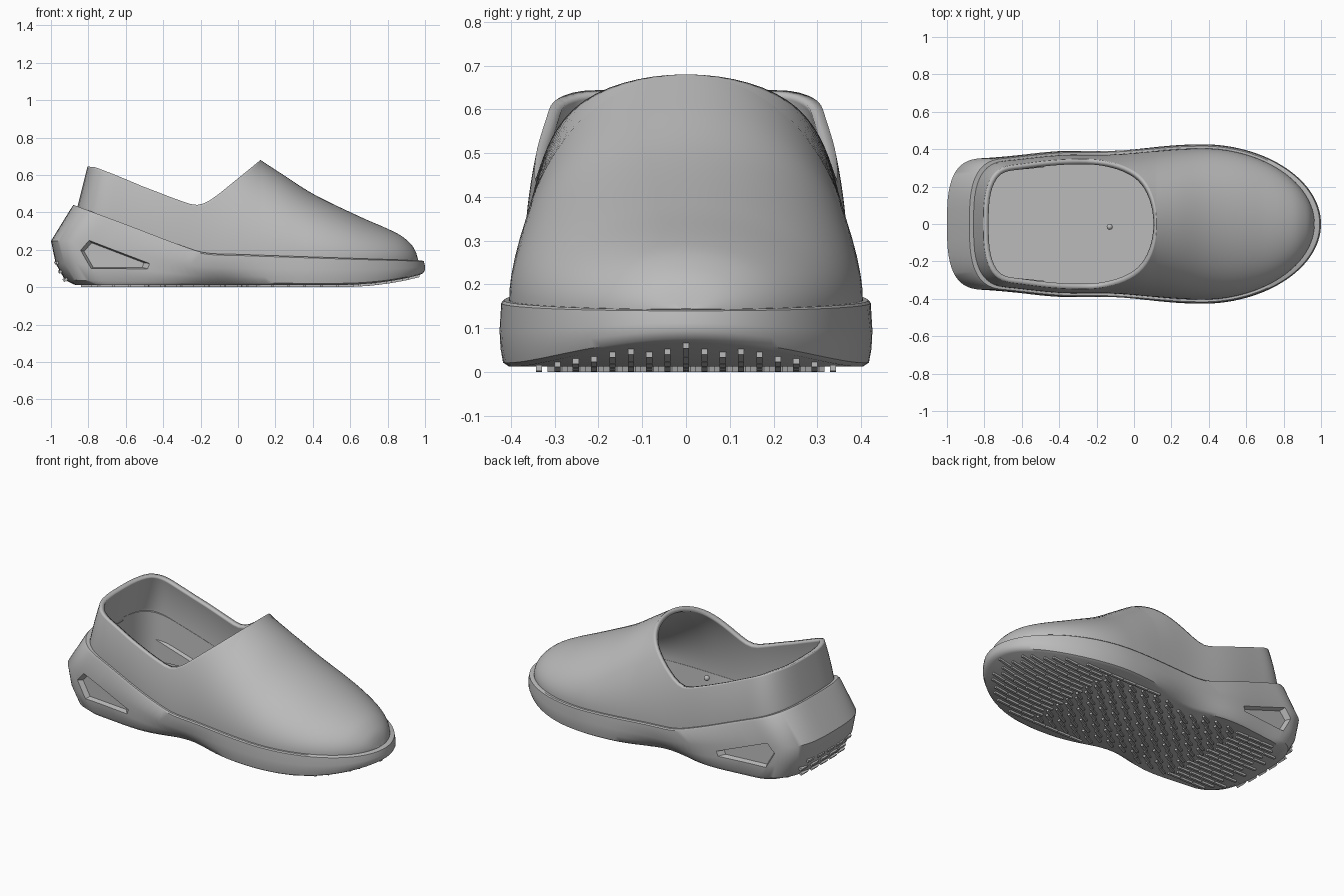
import bpy, bmesh, math
from mathutils import Matrix, Vector

cube = bpy.data.objects.get("Cube")
if cube:
    bpy.data.objects.remove(cube)

grey = bpy.data.materials.new("moulded_grey")
grey.use_nodes = True
grey.diffuse_color = (0.5, 0.5, 0.5, 1)
grey.node_tree.nodes["Principled BSDF"].inputs["Base Color"].default_value = (0.5, 0.5, 0.5, 1)


def curve(pts, x):
    """Smooth interpolation through (x, value) points, clamped at the ends."""
    if x <= pts[0][0]:
        return pts[0][1]
    if x >= pts[-1][0]:
        return pts[-1][1]
    i = max(k for k in range(len(pts) - 1) if pts[k][0] <= x)

    def slope(k):
        a, b = pts[max(k - 1, 0)], pts[min(k + 1, len(pts) - 1)]
        return (b[1] - a[1]) / (b[0] - a[0])
    (xa, ya), (xb, yb) = pts[i], pts[i + 1]
    d = xb - xa
    t = (x - xa) / d
    return (ya * (1 + 2 * t) * (1 - t) ** 2 + slope(i) * d * t * (1 - t) ** 2
            + yb * t * t * (3 - 2 * t) - slope(i + 1) * d * t * t * (1 - t))


def width(x):
    return curve([(-1, .34), (-.7, .36), (-.4, .39), (-.1, .395), (.3, .425), (1, .425)], x)


def sole_top(x):
    return curve([(-.88, .44), (-.6, .336), (-.3, .222), (-.18, .185), (0, .176), (1, .142)], x)


def sole_bottom(x):
    return .012 + .062 * max(0, (x - .5) / .5) ** 2.3


def half_width(x, heel, toe, inset=0, pinch=0):
    """Plan outline: elliptical toe, squarer heel, pinched arch."""
    c = min(1, max(0, (x - .35) / (toe - .35)))
    h = min(1, max(0, (heel + .2 - x) / .2))
    w = width(x) - inset - pinch * math.exp(-((x + .1) / .2) ** 2)
    return w * math.sqrt(1 - c * c) * (1 - h ** 3) ** (1 / 3)


def finish(name, bm, smooth=True):
    me = bpy.data.meshes.new(name)
    bm.to_mesh(me)
    bm.free()
    ob = bpy.data.objects.new(name, me)
    bpy.context.collection.objects.link(ob)
    me.materials.append(grey)
    if smooth:
        shade(ob)
    return ob


def activate(ob):
    bpy.ops.object.select_all(action='DESELECT')
    ob.select_set(True)
    bpy.context.view_layer.objects.active = ob


def shade(ob):
    activate(ob)
    bpy.ops.object.shade_smooth_by_angle(angle=math.radians(38))


# Sole shell: rings of (height fraction, heel x, toe x, inset, arch pinch), outside then inside
N = 144
levels = [(0, -.87, .975, .022, .06), (.06, -.925, .99, .008, .055), (.27, -.975, 1, .002, .03),
          (.55, -1, 1, 0, .004), (.96, -.892, .993, .004, 0), (1, -.88, .985, .01, 0),
          (1, -.83, .935, .052, 0), (None, -.83, .935, .06, .02)]
bm = bmesh.new()
rings = []
for f, heel, toe, inset, pinch in levels:
    ring = []
    for k in range(N):
        a = 2 * math.pi * k / N
        x = heel + (toe - heel) * (1 - math.cos(a)) / 2
        y = half_width(x, heel, toe, inset, pinch) * (1 if k <= N // 2 else -1)
        if k in (0, N // 2):
            y = 0
        lo, hi = sole_bottom(x), sole_top(x)
        ring.append(bm.verts.new((x, y, lo + .02 if f is None else lo + f * (hi - lo))))
    rings.append(ring)
for ra, rb in zip(rings, rings[1:]):
    for k in range(N):
        n = (k + 1) % N
        bm.faces.new((ra[k], ra[n], rb[n], rb[k]))
for ring in (rings[0], rings[-1]):
    for k in range(N // 2):
        ids = list(dict.fromkeys([k, k + 1, N - k - 1, (N - k) % N]))
        bm.faces.new([ring[i] for i in ids])
bmesh.ops.recalc_face_normals(bm, faces=bm.faces[:])
sole = finish("sole", bm, False)

# Triangular side pockets in the heel
pocket = [(-.85, .20), (-.80, .255), (-.46, .125), (-.47, .095), (-.79, .095)]


def pocket_prism(name, side, near, far, scale_near, scale_far):
    b = bmesh.new()
    loops = []
    for off, s in ((near, scale_near), (far, scale_far)):
        loop = []
        for px, pz in pocket:
            x, z = -.70 + (px + .70) * s, .155 + (pz - .155) * s
            loop.append(b.verts.new((x, side * (width(x) + off), z)))
        loops.append(loop)
        b.faces.new(loop)
    for k in range(len(pocket)):
        n = (k + 1) % len(pocket)
        b.faces.new((loops[0][k], loops[0][n], loops[1][n], loops[1][k]))
    bmesh.ops.recalc_face_normals(b, faces=b.faces[:])
    return finish(name, b, False)


for side, label in ((1, "left"), (-1, "right")):
    cutter = pocket_prism("pocket_cutter", side, -.032, .05, .82, 1.16)
    cutter.hide_render = True
    mod = sole.modifiers.new("pocket", 'BOOLEAN')
    mod.operation, mod.object, mod.solver = 'DIFFERENCE', cutter, 'EXACT'
    activate(sole)
    bpy.ops.object.modifier_apply(modifier=mod.name)
    bpy.data.objects.remove(cutter)
    pocket_prism("pocket_back_" + label, side, -.05, -.08, 1.05, .9)
shade(sole)

# Upper: arched sections along the foot, cut off by the collar line behind the tongue peak
HEEL, PEAK, TOE = -.858, .12, .965


def crown(x):
    if x >= PEAK:
        return curve([(.12, .68), (.22, .615), (.4, .5), (.65, .378), (.86, .283),
                      (.925, .23), (.95, .19), (.965, .14)], x)
    return curve([(-.9, 1.02), (-.2, .86), (0, .765), (.12, .68)], x)


def collar(x):
    return curve([(-.86, .645), (-.81, .64), (-.5, .535), (-.3, .46), (-.22, .44),
                  (-.15, .465), (0, .582), (.12, .68)], x)


def spaced(a, b, n):
    return [a + (b - a) * (1 - math.cos(math.pi * k / n)) / 2 for k in range(n + 1)]


ROWS = 20
bm = bmesh.new()
cols = []
for x in spaced(HEEL, PEAK, 40) + spaced(PEAK, TOE, 40)[1:]:
    base = sole_top(x)
    w = half_width(x, HEEL, TOE, .022)
    rise = max(crown(x) - base, .001)
    top = math.pi / 2
    if x < PEAK - 1e-6:
        top = math.asin(min(1, (collar(x) - base) / rise))
    lean = .05 * min(1, max(0, (-.5 - x) / .35))
    col = [bm.verts.new((x, w, base - .03))]
    for j in range(ROWS + 1):
        p = top * j / ROWS
        h = rise * math.sin(p)
        y = w * math.cos(p)
        col.append(bm.verts.new((x + lean * h / .2, 0 if y < 1e-5 else y, base + h)))
    cols.append(col)
for ca, cb in zip(cols, cols[1:]):
    for j in range(ROWS + 1):
        bm.faces.new((ca[j], ca[j + 1], cb[j + 1], cb[j]))
bmesh.ops.remove_doubles(bm, verts=bm.verts[:], dist=1e-5)
upper = finish("upper", bm)
mirror = upper.modifiers.new("mirror", 'MIRROR')
mirror.use_axis = (False, True, False)
shell = upper.modifiers.new("thickness", 'SOLIDIFY')
shell.thickness = .028
shell.offset = -1

# Tread lugs: straight bars at toe and heel, slanted bars through the arch
bm = bmesh.new()


def lug(x, y, length, thick, angle):
    c, s = math.cos(angle), math.sin(angle)
    corners = []
    for u, v in ((-1, -1), (1, -1), (1, 1), (-1, 1)):
        du, dv = u * length / 2, v * thick / 2
        corners.append((x + du * c - dv * s, y + du * s + dv * c))
    if any(px < -.86 or abs(py) > half_width(px, -.87, .975, .04, .06) for px, py in corners):
        return
    low = [bm.verts.new((px, py, sole_bottom(px) - .012)) for px, py in corners]
    high = [bm.verts.new((px, py, sole_bottom(px) + .003)) for px, py in corners]
    bm.faces.new(low[::-1])
    bm.faces.new(high)
    for k in range(4):
        n = (k + 1) % 4
        bm.faces.new((low[k], low[n], high[n], high[k]))


for row in range(-9, 10):
    y = row * .042
    for k in range(21):
        x = -.83 + k * .088 + (row % 2) * .03
        middle = -.5 < x < .45 and abs(y) < .3
        lug(x, y, .07 if middle else .08, .014, math.radians(28) if middle else 0)
finish("tread_lugs", bm, False)

# Lugs wrapping up the back of the heel
bm = bmesh.new()
for r, (x, z, tilt) in enumerate([(-.926, .042, 50), (-.95, .085, 65), (-.97, .132, 68)]):
    for k in range(-2, 3):
        y = k * .088 + (r % 2) * .03
        back = .2 * (1 - (1 - min(1, abs(y) / .35) ** 3) ** (1 / 3))
        m = (Matrix.Translation((x + back, y, z)) @ Matrix.Rotation(math.radians(tilt), 4, 'Y')
             @ Matrix.Diagonal((.016, .06, .022, 1)))
        bmesh.ops.create_cube(bm, size=1, matrix=m)
finish("heel_lugs", bm, False)

# Small bead inside the opening
bm = bmesh.new()
bmesh.ops.create_uvsphere(bm, u_segments=16, v_segments=10, radius=.016,
                          matrix=Matrix.Translation(Vector((-.13, -.015, .33))))
finish("inner_bead", bm)
